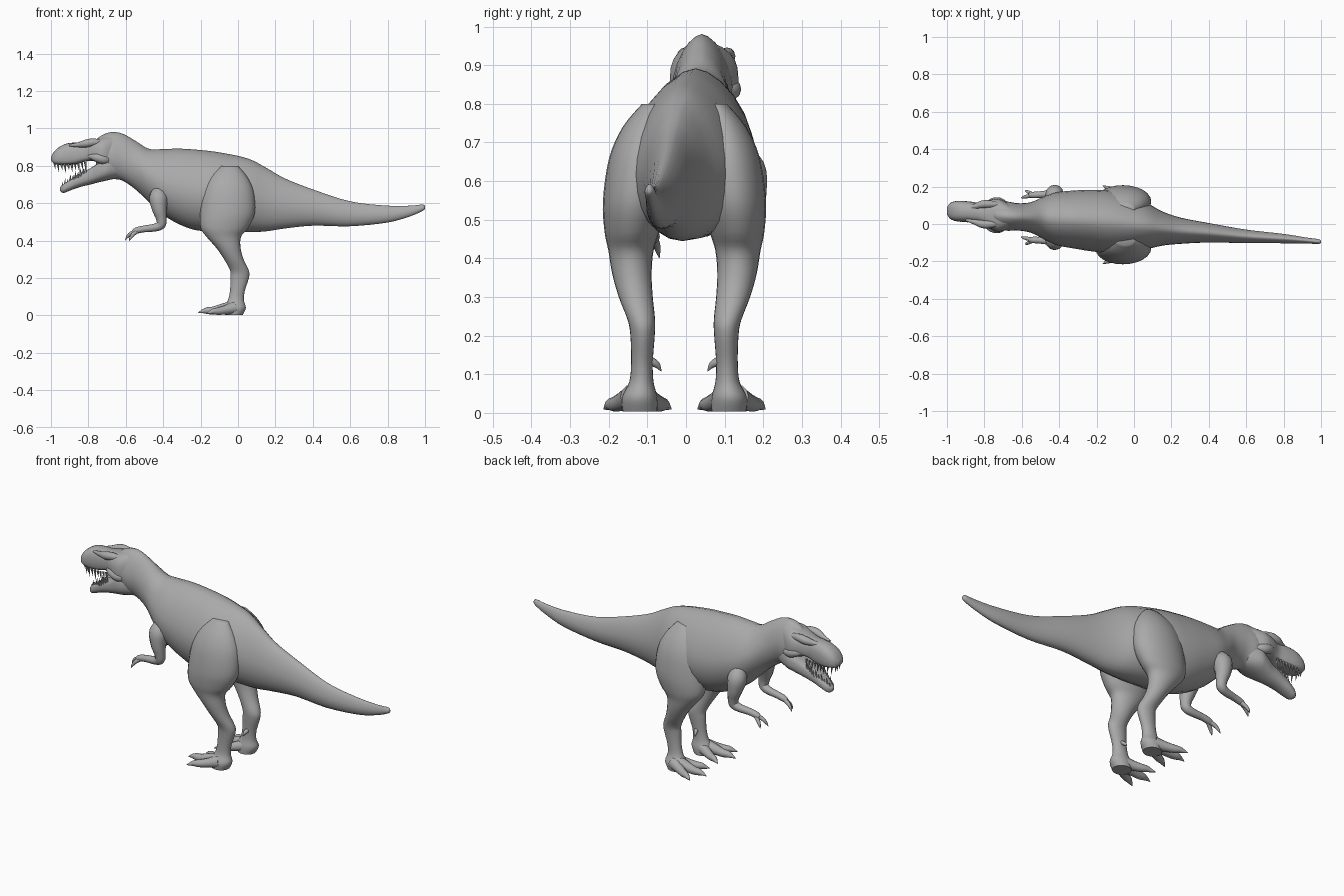
import bpy, bmesh, math
from mathutils import Vector

skin = bpy.data.materials.new("grey_skin")
skin.diffuse_color = (0.4, 0.4, 0.4, 1)
N = 24


def smooth_rows(rows, steps=4):
    """Catmull-Rom interpolation of rows of numbers."""
    out = []
    for i in range(len(rows) - 1):
        quad = [rows[max(i - 1, 0)], rows[i], rows[i + 1], rows[min(i + 2, len(rows) - 1)]]
        for k in range(steps):
            t = k / steps
            out.append([0.5 * (2 * b + (c - a) * t + (2 * a - 5 * b + 4 * c - d) * t * t
                               + (3 * b - a - 3 * c + d) * t ** 3) for a, b, c, d in zip(*quad)])
    return out + [list(rows[-1])]


def power(v, e):
    return math.copysign(abs(v) ** e, v)


def loft(name, rings, angle=50):
    """Skin closed rings of points and cap both ends."""
    bm = bmesh.new()
    rows = [[bm.verts.new(p) for p in ring] for ring in rings]
    n = len(rows[0])
    for a, b in zip(rows, rows[1:]):
        for i in range(n):
            j = (i + 1) % n
            bm.faces.new((a[i], a[j], b[j], b[i]))
    bm.faces.new(rows[0])
    bm.faces.new(rows[-1])
    bmesh.ops.recalc_face_normals(bm, faces=bm.faces)
    return finish(name, bm, angle)


def finish(name, bm, angle=50):
    me = bpy.data.meshes.new(name)
    bm.to_mesh(me)
    bm.free()
    me.materials.append(skin)
    ob = bpy.data.objects.new(name, me)
    bpy.context.collection.objects.link(ob)
    bpy.ops.object.select_all(action='DESELECT')
    ob.select_set(True)
    bpy.context.view_layer.objects.active = ob
    bpy.ops.object.shade_smooth_by_angle(angle=math.radians(angle))
    return ob


def slices(name, rows, top_e=1.0, low_e=1.0, mid=0.45):
    """Upright slices along x: x, top, bottom, half width, centre y."""
    rings = []
    for x, top, low, w, yc in smooth_rows(rows):
        zm = low + (top - low) * mid
        ring = []
        for k in range(N):
            c, s = math.cos(math.tau * k / N), math.sin(math.tau * k / N)
            e = top_e if s > 0 else low_e
            h = top - zm if s > 0 else zm - low
            ring.append((x, yc + w * power(c, e), zm + h * power(s, e)))
        rings.append(ring)
    return loft(name, rings)


def tube(name, rows, side=1, y0=0, n=12):
    """Round limb along a path: x, y, z, radius."""
    rows = smooth_rows(rows)
    pts = [Vector((r[0], y0 + side * r[1], r[2])) for r in rows]
    rings = []
    for i, p in enumerate(pts):
        t = pts[min(i + 1, len(pts) - 1)] - pts[max(i - 1, 0)]
        u = t.cross(Vector((0, 1, 0))).normalized()
        v = t.cross(u).normalized()
        r = max(rows[i][3], 0.001)
        rings.append([p + r * (u * math.cos(math.tau * k / n) + v * math.sin(math.tau * k / n))
                      for k in range(n)])
    return loft(name, rings)


# Torso, neck and tail in one sweep
slices("body", [
    (1.0, .585, .57, .004, -.095), (.985, .593, .558, .013, -.094), (.92, .587, .53, .016, -.088),
    (.8, .587, .497, .025, -.078), (.6, .61, .477, .036, -.066), (.4, .674, .48, .052, -.047),
    (.25, .733, .465, .07, -.036), (.15, .79, .45, .092, -.024), (.05, .84, .445, .13, -.008),
    (-.1, .872, .45, .165, .008), (-.22, .886, .455, .165, .018), (-.32, .892, .49, .155, .024),
    (-.41, .889, .545, .142, .028), (-.48, .892, .61, .115, .032), (-.55, .935, .675, .082, .035),
    (-.62, .973, .722, .073, .038), (-.68, .98, .733, .078, .042), (-.73, .962, .77, .07, .045),
    (-.76, .94, .8, .05, .05)], top_e=1.2)

# Skull with the upper jaw
slices("skull", [
    (-.66, .965, .79, .06, .042), (-.72, .955, .8, .088, .046), (-.77, .94, .825, .078, .052),
    (-.82, .928, .822, .056, .058), (-.87, .925, .808, .055, .064), (-.92, .918, .802, .056, .068),
    (-.96, .898, .806, .052, .069), (-.985, .873, .812, .04, .07), (-1.0, .848, .83, .018, .07)],
    top_e=.8, low_e=.6, mid=.4)

# Lower jaw hanging open
slices("lower_jaw", [
    (-.64, .85, .735, .06, .042), (-.7, .84, .722, .082, .046), (-.74, .82, .713, .074, .05),
    (-.79, .787, .7, .055, .057), (-.85, .757, .685, .045, .063), (-.9, .725, .667, .039, .067),
    (-.935, .7, .655, .029, .069), (-.953, .683, .667, .01, .07)],
    top_e=.6, low_e=.9, mid=.5)

# Brow ridges and the folds from them down the snout
for side, label in ((1, "left"), (-1, "right")):
    tube(label + "_brow", [(-.72, .05, .925, .012), (-.77, .054, .926, .02), (-.81, .053, .92, .021),
                           (-.85, .042, .913, .014), (-.9, .03, .91, .006)], side, .052)
    tube(label + "_cheek", [(-.68, .055, .83, .015), (-.72, .068, .835, .026),
                            (-.76, .068, .845, .022), (-.8, .05, .85, .008)], side, .047)


# Curved rows of pointed teeth
def teeth(name, spots, length):
    bm = bmesh.new()
    for i, (x, y, z) in enumerate(spots):
        ln = length * (1.0 if i % 2 else .75)
        base = [bm.verts.new((x + .0075 * math.cos(math.tau * k / 6),
                              y + .006 * math.sin(math.tau * k / 6), z)) for k in range(6)]
        tip = bm.verts.new((x + .006, y, z + ln))
        for k in range(6):
            bm.faces.new((base[k], base[(k + 1) % 6], tip))
    bmesh.ops.recalc_face_normals(bm, faces=bm.faces)
    finish(name, bm, 40)


upper, lower = [], []
for side in (1, -1):
    for i in range(10):
        t = i / 9
        upper.append((-.982 + .165 * t, .068 - .01 * t + side * (.016 + .032 * min(1, t * 3)),
                      .82 - .008 * math.sin(math.pi * t)))
        lower.append((-.942 + .125 * t, .069 - .01 * t + side * (.01 + .032 * min(1, t * 1.5)),
                      .678 + .085 * t))
teeth("upper_teeth", upper, -.052)
teeth("lower_teeth", lower, .05)

# Legs: height, front x, back x, inner y, outer y
LEG = [(.80, -.09, .0, .06, .11), (.74, -.15, .05, .045, .16), (.66, -.187, .085, .035, .195),
       (.55, -.202, .09, .045, .211), (.47, -.2, .055, .065, .207), (.42, -.168, .016, .08, .197),
       (.36, -.115, .014, .085, .187), (.30, -.074, .03, .082, .17), (.24, -.042, .058, .076, .147),
       (.20, -.04, .058, .077, .14), (.13, -.043, .036, .082, .138), (.08, -.055, .032, .08, .143),
       (.04, -.08, .042, .07, .162), (.003, -.07, .025, .07, .16)]
TOES = {"middle_toe": [(-.03, .122, .045, .034), (-.09, .125, .034, .027), (-.135, .127, .026, .021),
                       (-.165, .128, .026, .018), (-.19, .128, .022, .01), (-.213, .128, .014, .001)],
        "outer_toe": [(-.02, .135, .04, .034), (-.065, .158, .03, .025), (-.105, .178, .023, .02),
                      (-.13, .19, .022, .016), (-.15, .2, .016, .009), (-.168, .209, .01, .001)],
        "inner_toe": [(-.02, .105, .04, .034), (-.065, .083, .03, .025), (-.105, .064, .023, .02),
                      (-.13, .054, .022, .016), (-.15, .044, .016, .009), (-.168, .034, .01, .001)],
        "dewclaw": [(.0, .09, .135, .012), (-.005, .072, .125, .009), (-.01, .06, .108, .001)]}
ARM = [(-.42, .09, .68, .03), (-.425, .12, .63, .05), (-.42, .134, .57, .04), (-.41, .135, .52, .029),
       (-.412, .132, .485, .025), (-.445, .127, .47, .021), (-.5, .122, .463, .018),
       (-.54, .12, .455, .017), (-.56, .12, .446, .012)]
FINGERS = {"front_finger": [(-.545, .118, .452, .011), (-.575, .112, .437, .01),
                            (-.592, .108, .42, .007), (-.603, .104, .402, .001)],
           "rear_finger": [(-.54, .124, .45, .011), (-.562, .134, .432, .01),
                           (-.574, .14, .415, .007), (-.582, .143, .398, .001)]}

for side, label in ((1, "left"), (-1, "right")):
    shift = -.004
    rings = []
    for z, xf, xb, yi, yo in smooth_rows(LEG):
        rings.append([((xf + xb) / 2 + (xb - xf) / 2 * math.cos(math.tau * k / N),
                       shift + side * ((yi + yo) / 2 + (yo - yi) / 2 * math.sin(math.tau * k / N)),
                       z) for k in range(N)])
    loft(label + "_leg", rings)
    for part, path in TOES.items():
        tube(label + "_" + part, path, side, shift)
    tube(label + "_arm", ARM, side, .035)
    for part, path in FINGERS.items():
        tube(label + "_" + part, path, side, .035, 8)
